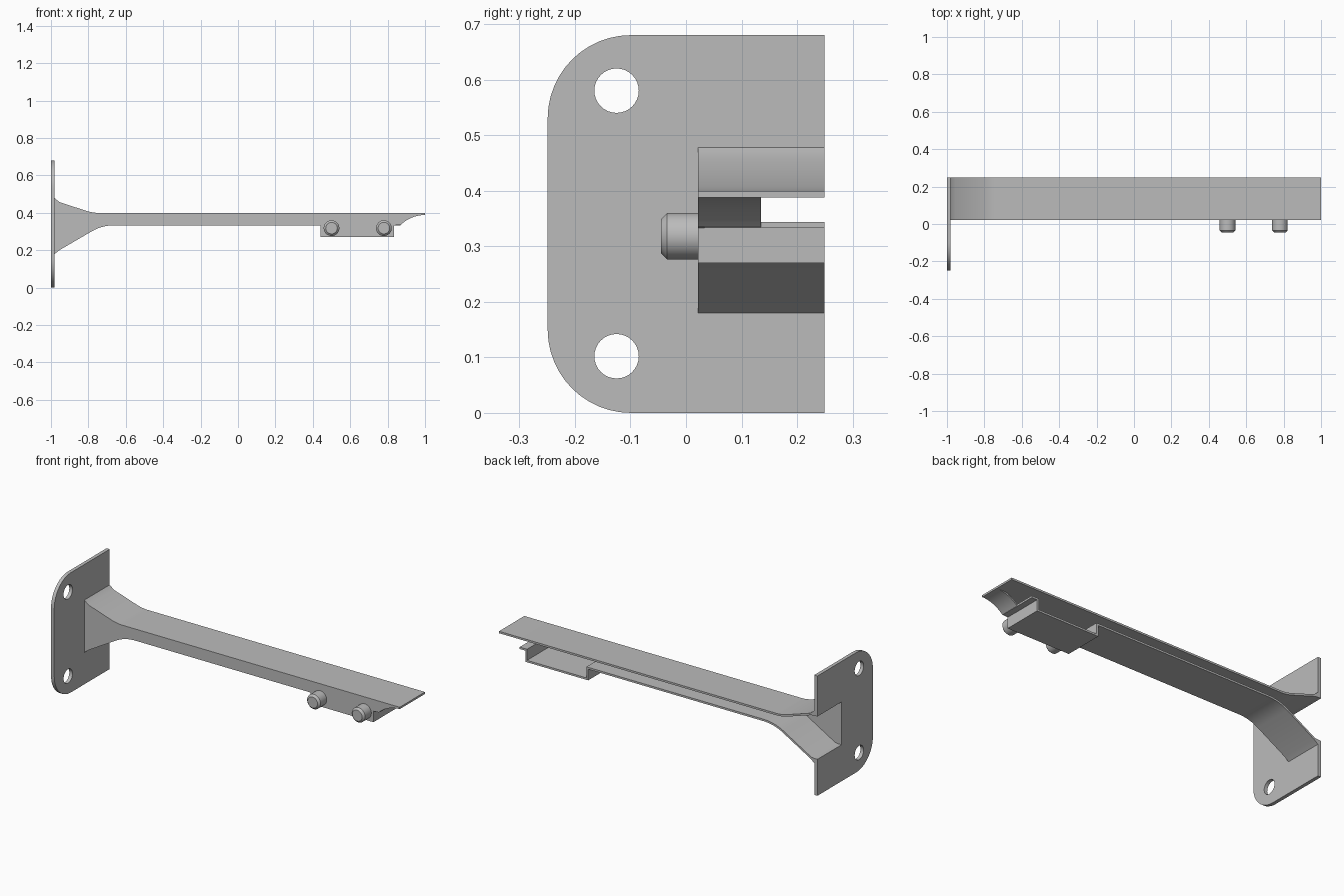
import bpy, bmesh, math
from mathutils import Vector, Matrix

cube = bpy.data.objects.get("Cube")
if cube:
    bpy.data.objects.remove(cube)

grey = bpy.data.materials.new("light_grey")
grey.use_nodes = True
colour = (0.5, 0.5, 0.5, 1)
grey.diffuse_color = colour
grey.node_tree.nodes["Principled BSDF"].inputs["Base Color"].default_value = colour

FRONT, BACK, SKIN = 0.022, 0.249, 0.011
INNER = FRONT + SKIN
TOP, UNDER = 0.399, 0.333


def finish(name, bm):
    bmesh.ops.recalc_face_normals(bm, faces=bm.faces)
    mesh = bpy.data.meshes.new(name)
    bm.to_mesh(mesh)
    bm.free()
    mesh.materials.append(grey)
    obj = bpy.data.objects.new(name, mesh)
    bpy.context.collection.objects.link(obj)
    return obj


def smooth(obj):
    bpy.ops.object.select_all(action='DESELECT')
    obj.select_set(True)
    bpy.context.view_layer.objects.active = obj
    bpy.ops.object.shade_smooth_by_angle(angle=math.radians(25))


def prism(name, points, depth):
    """Extrude a closed outline of 3D points along the vector depth."""
    bm = bmesh.new()
    face = bm.faces.new([bm.verts.new(p) for p in points])
    made = bmesh.ops.extrude_face_region(bm, geom=[face], use_keep_orig=True)
    moved = [v for v in made["geom"] if isinstance(v, bmesh.types.BMVert)]
    bmesh.ops.translate(bm, verts=moved, vec=depth)
    return finish(name, bm)


def side_prism(name, outline, y0, y1):
    obj = prism(name, [(x, y0, z) for x, z in outline], (0, y1 - y0, 0))
    smooth(obj)
    return obj


def bend(a, b, c, n=8):
    """Quadratic curve from a to c with control point b."""
    a, b, c = Vector(a), Vector(b), Vector(c)
    ts = [i / n for i in range(n + 1)]
    return [tuple(a * (1 - t) ** 2 + b * 2 * t * (1 - t) + c * t * t) for t in ts]


def arc(cx, cz, r, a0, a1, n=12):
    angles = [math.radians(a0 + (a1 - a0) * i / n) for i in range(n + 1)]
    return [(cx + r * math.cos(a), cz + r * math.sin(a)) for a in angles]


def offset(path, t):
    """Mitred offset to the left of the path direction."""
    pts = [Vector(p) for p in path]
    dirs = [(b - a).normalized() for a, b in zip(pts, pts[1:])]
    norms = [Vector((-d.y, d.x)) for d in dirs]
    result = []
    for i, p in enumerate(pts):
        n0, n1 = norms[max(i - 1, 0)], norms[min(i, len(norms) - 1)]
        result.append(tuple(p + (n0 + n1) * t / (1 + n0.dot(n1))))
    return result


def sheet(name, path, t, y1, root=None):
    inside = offset(path, t)
    if root:
        inside[0] = root
    return side_prism(name, path + inside[::-1], INNER, y1)


# Side profile of the arm
top_path = [(-0.98, 0.478), (-0.955, 0.457)]
top_path += bend((-0.81, 0.41), (-0.775, TOP), (-0.74, TOP)) + [(1, TOP)]
tray = [(0.44, UNDER), (0.44, 0.27), (0.835, 0.27), (0.835, UNDER)]
under_path = [(-0.98, 0.18), (-0.955, 0.2)]
under_path += bend((-0.78, 0.302), (-0.725, UNDER), (-0.66, UNDER))
under_path += tray + [(0.87, UNDER)]
tip_curve = arc(1, 0.202, 0.186, 134.5, 90)

# Arm: front wall, top and lower skins, curved end
side_prism("arm_front_wall", under_path[:-1] + tip_curve + top_path[::-1], FRONT, INNER)
sheet("arm_top_skin", top_path, -SKIN + 0.0, BACK, (-0.98, 0.45))
sheet("arm_lower_skin_and_tray", under_path, SKIN, BACK, (-0.98, 0.207))
# the path runs root to tip, so its left side is upward
sheet("curved_tip_skin", tip_curve, 0.009, 0.135)

# Wall plate with rounded front corners and a notch open to the hollow arm
HEIGHT, RADIUS = 0.68, 0.15
EDGE = -0.249
plate = [(BACK, 0), (BACK, 0.207), (INNER, 0.207), (INNER, 0.45), (BACK, 0.45), (BACK, HEIGHT)]
plate += arc(EDGE + RADIUS, HEIGHT - RADIUS, RADIUS, 90, 180)
plate += arc(EDGE + RADIUS, RADIUS, RADIUS, 180, 270)
wall_plate = prism("wall_plate", [(-1, y, z) for y, z in plate], (0.02, 0, 0))

# Screw holes
for z in (0.102, 0.58):
    cutter = prism("hole_cutter", [(-1.1, y, h) for y, h in arc(-0.125, z, 0.04, 0, 348.75, 31)],
                   (0.2, 0, 0))
    cutter.hide_render = True
    cut = wall_plate.modifiers.new("screw_hole", 'BOOLEAN')
    cut.operation = 'DIFFERENCE'
    cut.solver = 'EXACT'
    cut.object = cutter
    bpy.context.view_layer.objects.active = wall_plate
    bpy.ops.object.modifier_apply(modifier=cut.name)
    bpy.data.objects.remove(cutter)
smooth(wall_plate)

# Chamfered pegs on the front of the tray
for name, x in (("inner_peg", 0.5), ("outer_peg", 0.78)):
    y0, y1 = -0.045, FRONT + 0.005
    bm = bmesh.new()
    place = Matrix.Translation((x, (y0 + y1) / 2, 0.318)) @ Matrix.Rotation(math.pi / 2, 4, 'X')
    bmesh.ops.create_cone(bm, cap_ends=True, segments=32, radius1=0.042, radius2=0.042,
                          depth=y1 - y0, matrix=place)
    rim = [e for e in bm.edges if all(v.co.y < y0 + 0.001 for v in e.verts)]
    bmesh.ops.bevel(bm, geom=rim, offset=0.011, segments=1, affect='EDGES')
    smooth(finish(name, bm))
